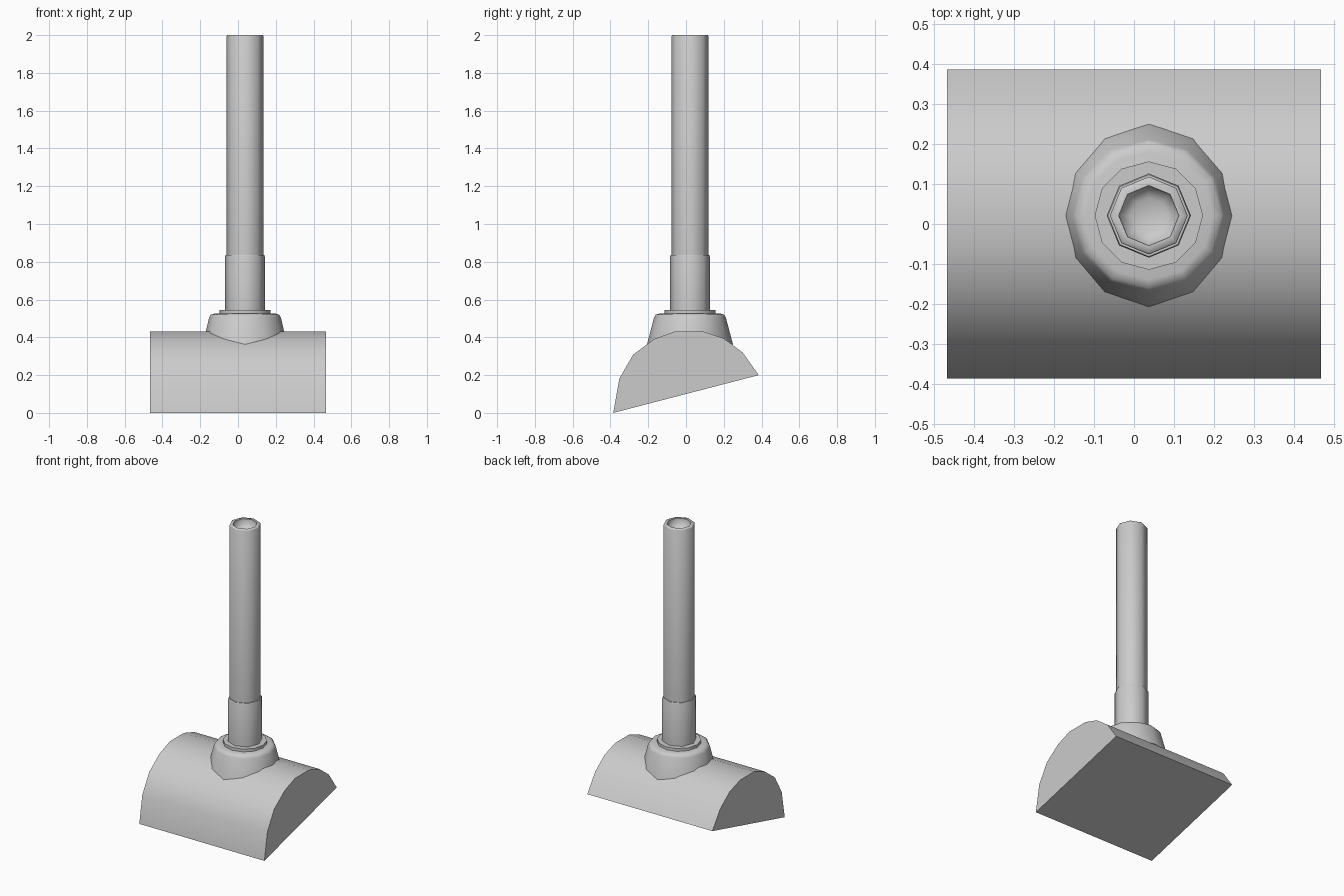
import bpy, math

if "Cube" in bpy.data.objects:
    bpy.data.objects.remove(bpy.data.objects["Cube"])

CX, CY = 0.037, 0.021  # axis shared by all the round parts


def make(name, verts, faces, angle):
    mesh = bpy.data.meshes.new(name)
    mesh.from_pydata(verts, [], faces)
    obj = bpy.data.objects.new(name, mesh)
    bpy.context.collection.objects.link(obj)
    bpy.ops.object.select_all(action='DESELECT')
    obj.select_set(True)
    bpy.context.view_layer.objects.active = obj
    bpy.ops.object.shade_smooth_by_angle(angle=math.radians(angle))
    return obj


def lathe(name, profile, sides, angle=50, skirt=None):
    """Rings from bottom to top; closed by a fan when tip is (0, z)."""
    verts, faces = [], []
    rings = [p for p in profile if p[0] > 0]
    for i, (r, z) in enumerate(rings):
        for k in range(sides):
            a = 2 * math.pi * k / sides
            rr, zz = skirt(a) if skirt and i == 0 else (r, z)
            verts.append((CX + rr * math.cos(a), CY + rr * math.sin(a), zz))
    for i in range(len(rings) - 1):
        for k in range(sides):
            n = (k + 1) % sides
            a, b = i * sides, (i + 1) * sides
            faces.append((a + k, a + n, b + n, b + k))
    if profile[-1][0] == 0:
        top = (len(rings) - 1) * sides
        verts.append((CX, CY, profile[-1][1]))
        for k in range(sides):
            faces.append((top + k, top + (k + 1) % sides, len(verts) - 1))
    return make(name, verts, faces, angle)


# Saddle body: tilted half-round profile extruded along x
prof = [(-0.385, 0), (-0.353, 0.182), (-0.28, 0.308), (-0.17, 0.39),
        (-0.06, 0.431), (0.09, 0.431), (0.2, 0.395), (0.3, 0.32), (0.385, 0.2)]
n = len(prof)
verts = [(x, y, z) for x in (-0.466, 0.466) for y, z in prof]
faces = [(i, (i + 1) % n, n + (i + 1) % n, n + i) for i in range(n)]
faces = [f[::-1] for f in faces]
faces += [tuple(range(n))[::1], tuple(range(2 * n - 1, n - 1, -1))]
body = make("saddle_body", verts, [f[::-1] for f in faces], 32)


# Collar: flared skirt follows the curved body
def skirt(a):
    s = math.sin(a) ** 2
    return 0.208 + 0.02 * s, 0.428 - 0.067 * s


lathe("collar", [(0.21, 0.43), (0.19, 0.505), (0.181, 0.52), (0.16, 0.526),
                 (0, 0.526)], 12, 60, skirt)

# Washer ring
lathe("washer", [(0.135, 0.52), (0.135, 0.545), (0, 0.545)], 12)

# Sleeve and pipe, the pipe ending in a shallow socket
lathe("sleeve", [(0.105, 0.54), (0.105, 0.828), (0.102, 0.836), (0.09, 0.836)], 8)
lathe("pipe", [(0.097, 0.82), (0.097, 1.995), (0.094, 2.0), (0.075, 2.0),
               (0.073, 1.96), (0.045, 1.945), (0, 1.94)], 8, 80)

# Make all normals point outward
for obj in list(bpy.context.scene.objects):
    bpy.context.view_layer.objects.active = obj
    bpy.ops.object.mode_set(mode='EDIT')
    bpy.ops.mesh.select_all(action='SELECT')
    if obj is body:
        bpy.ops.mesh.normals_make_consistent(inside=False)
    bpy.ops.object.mode_set(mode='OBJECT')
